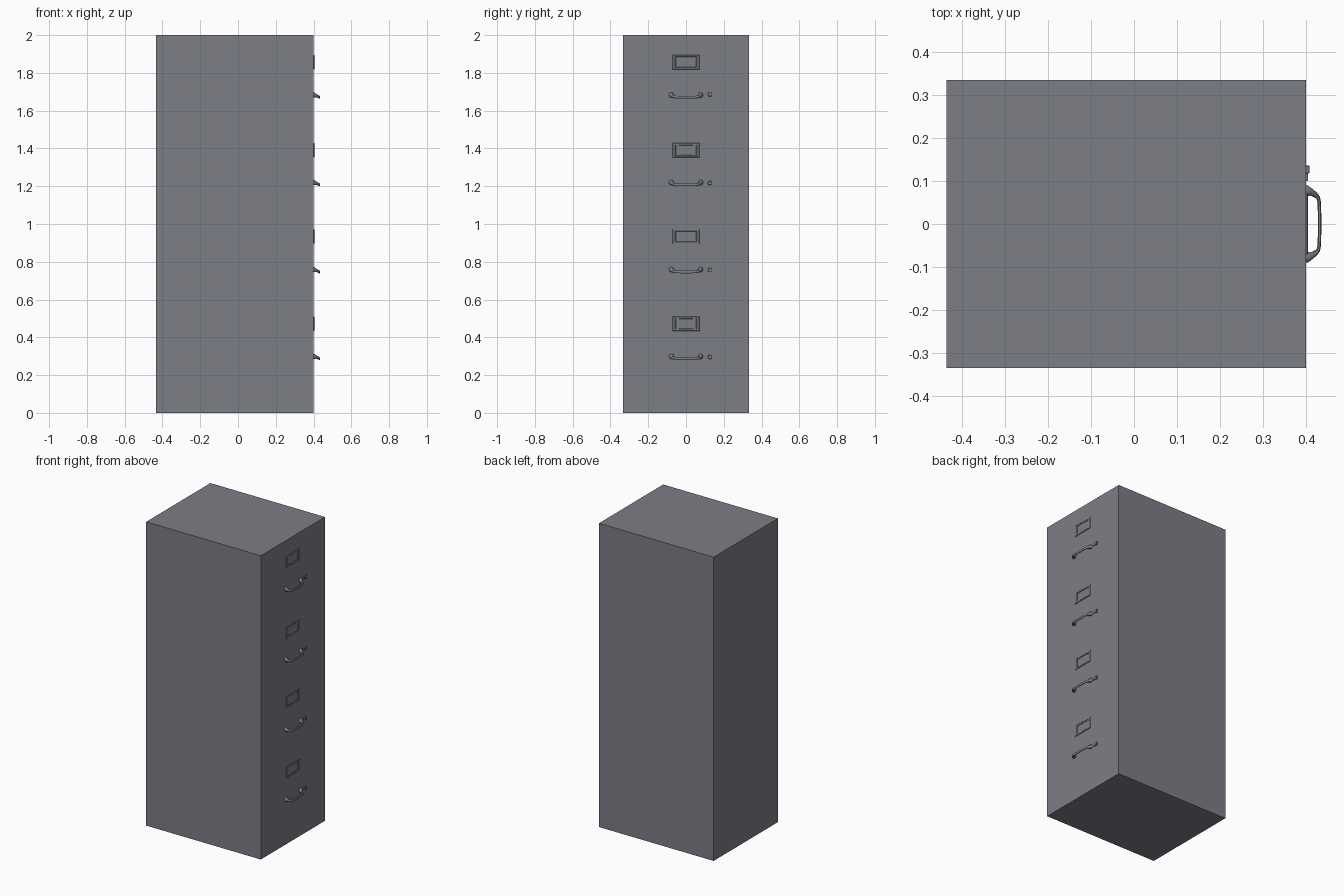
import bpy, bmesh, math
from mathutils import Vector

if "Cube" in bpy.data.objects:
    bpy.data.objects.remove(bpy.data.objects["Cube"])

FRONT = 0.40  # x of the drawer face


def material(name, rgb):
    m = bpy.data.materials.new(name)
    m.diffuse_color = (*rgb, 1)
    m.use_nodes = True
    m.node_tree.nodes["Principled BSDF"].inputs["Base Color"].default_value = m.diffuse_color
    return m


grey = material("cabinet grey", (0.20, 0.21, 0.24))


def finish(name, bm):
    bmesh.ops.recalc_face_normals(bm, faces=bm.faces)
    me = bpy.data.meshes.new(name)
    bm.to_mesh(me)
    bm.free()
    me.materials.append(grey)
    ob = bpy.data.objects.new(name, me)
    bpy.context.collection.objects.link(ob)
    return ob


def add_box(bm, x, y, z):
    """Axis-aligned box from three (min, max) ranges."""
    verts = bmesh.ops.create_cube(bm, size=1)["verts"]
    for v in verts:
        v.co = Vector([(r[0] + r[1]) / 2 + c * (r[1] - r[0])
                       for c, r in zip(v.co, (x, y, z))])
    return verts


def loft(bm, rings, closed=False, caps=True):
    rows = [[bm.verts.new(p) for p in ring] for ring in rings]
    n = len(rows[0])
    for i in range(len(rows) - (0 if closed else 1)):
        a, b = rows[i], rows[(i + 1) % len(rows)]
        for k in range(n):
            bm.faces.new((a[k], a[(k + 1) % n], b[(k + 1) % n], b[k]))
    if caps and not closed:
        bm.faces.new(rows[0])
        bm.faces.new(rows[-1])


def label_frame(name, zc):
    bm = bmesh.new()
    # raised rim with a sloping inner edge: (half width, half height, x)
    profile = [(0.071, 0.038, FRONT - 0.002), (0.071, 0.038, FRONT + 0.002),
               (0.069, 0.036, FRONT + 0.004), (0.057, 0.029, FRONT + 0.004),
               (0.053, 0.026, FRONT + 0.001), (0.053, 0.026, FRONT - 0.002)]
    corners = [(-1, -1), (1, -1), (1, 1), (-1, 1)]
    loft(bm, [[(x, sy * w, zc + sz * h) for w, h, x in profile]
              for sy, sz in corners], closed=True)
    # corner tabs that hold the card
    for sy, sz in corners:
        ys = sorted((sy * 0.054, sy * 0.036))
        zs = sorted((zc + sz * 0.027, zc + sz * 0.022))
        add_box(bm, (FRONT - 0.001, FRONT + 0.002), ys, zs)
    finish(name, bm)


def handle(name, top):
    # half path: y, x, drop below top, half width, half height
    half = [(0.077, FRONT - 0.002, 0.013, 0.012, 0.013),
            (0.077, FRONT + 0.005, 0.014, 0.012, 0.013),
            (0.073, FRONT + 0.013, 0.017, 0.008, 0.009),
            (0.067, FRONT + 0.022, 0.021, 0.006, 0.007),
            (0.061, FRONT + 0.028, 0.024, 0.0045, 0.007),
            (0.050, FRONT + 0.0305, 0.025, 0.004, 0.007),
            (0.025, FRONT + 0.031, 0.026, 0.004, 0.007)]
    mirrored = [(-p[0], *p[1:]) for p in half]
    path = half + [(0, FRONT + 0.031, 0.026, 0.004, 0.007)] + mirrored[::-1]
    pts = [Vector((p[1], p[0], top - p[2])) for p in path]
    rings = []
    for i, p in enumerate(path):
        t = pts[min(i + 1, len(pts) - 1)] - pts[max(i - 1, 0)]
        t.z = 0
        if i < 2:
            t = Vector((1, 0, 0))
        if i > len(path) - 3:
            t = Vector((-1, 0, 0))
        side = Vector((t.y, -t.x, 0)).normalized()
        # rounded rectangle section with eight corners
        shape = [(1, .5), (.5, 1), (-.5, 1), (-1, .5),
                 (-1, -.5), (-.5, -1), (.5, -1), (1, -.5)]
        rings.append([pts[i] + side * a * p[3] + Vector((0, 0, b * p[4]))
                      for a, b in shape])
    bm = bmesh.new()
    loft(bm, rings)
    ob = finish(name, bm)
    bpy.ops.object.select_all(action='DESELECT')
    ob.select_set(True)
    bpy.context.view_layer.objects.active = ob
    bpy.ops.object.shade_smooth_by_angle(angle=math.radians(40))


def thumb_latch(name, zc):
    bm = bmesh.new()
    # narrow stem and taller thumb piece
    add_box(bm, (FRONT - 0.002, FRONT + 0.004), (0.100, 0.120), (zc - 0.006, zc + 0.004))
    thumb = add_box(bm, (FRONT - 0.002, FRONT + 0.008), (0.117, 0.136), (zc - 0.010, zc + 0.011))
    edges = {e for v in thumb for e in v.link_edges}
    bmesh.ops.bevel(bm, geom=list(edges), offset=0.002, segments=1, affect='EDGES')
    finish(name, bm)


# cabinet body
body = bmesh.new()
add_box(body, (-0.435, FRONT), (-0.334, 0.334), (0, 2))
finish("cabinet_body", body)

# hardware of the four drawers: label centre, handle top
for i, (label_z, handle_z) in enumerate([(1.857, 1.697), (1.390, 1.233),
                                         (0.934, 0.772), (0.472, 0.313)], 1):
    label_frame(f"label_frame_{i}", label_z)
    handle(f"drawer_handle_{i}", handle_z)
    thumb_latch(f"thumb_latch_{i}", handle_z - (0.011 if i == 1 else 0.017))
